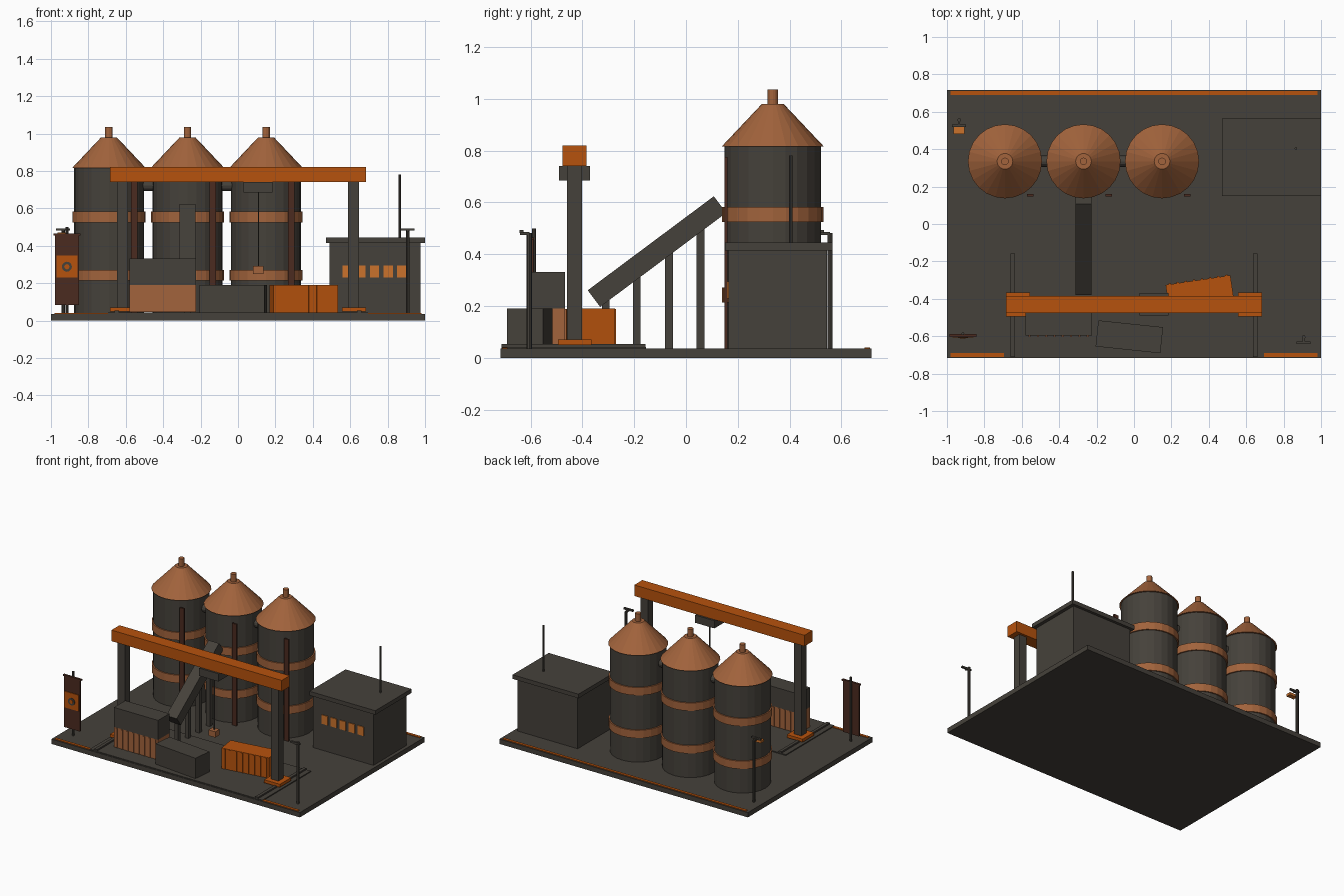
import bpy, bmesh, math
from mathutils import Matrix

if "Cube" in bpy.data.objects:
    bpy.data.objects.remove(bpy.data.objects["Cube"])


def mat(name, rgb):
    m = bpy.data.materials.new(name)
    m.diffuse_color = (*rgb, 1)
    m.use_nodes = True
    m.node_tree.nodes["Principled BSDF"].inputs["Base Color"].default_value = m.diffuse_color
    return m


DARK = mat("dark_grey", (0.060, 0.053, 0.043))
ORANGE = mat("orange", (0.47, 0.085, 0.004))
COPPER = mat("copper", (0.36, 0.125, 0.045))
GLOW = mat("bright_orange", (0.60, 0.17, 0.025))
BROWN = mat("dark_brown", (0.070, 0.024, 0.014))


def finish(name, bm, m, matrix=None):
    me = bpy.data.meshes.new(name)
    bm.to_mesh(me)
    bm.free()
    me.materials.append(m)
    o = bpy.data.objects.new(name, me)
    bpy.context.collection.objects.link(o)
    if matrix:
        o.matrix_world = matrix
    return o


def box(name, m, x, y, z, matrix=None):
    """Box from (min, max) pairs."""
    bm = bmesh.new()
    bmesh.ops.create_cube(bm, size=1)
    for v in bm.verts:
        v.co = [(a + b) / 2 + c * (b - a) for c, (a, b) in zip(v.co, (x, y, z))]
    return finish(name, bm, m, matrix)


def cbox(name, m, c, s, matrix=None):
    """Box from centre and size."""
    return box(name, m, *[(p - q / 2, p + q / 2) for p, q in zip(c, s)], matrix)


def tube(name, m, x, y, z0, z1, r0, r1=None, seg=24, matrix=None):
    bm = bmesh.new()
    bmesh.ops.create_cone(bm, cap_ends=True, segments=seg, radius1=r0,
                          radius2=r0 if r1 is None else r1, depth=z1 - z0)
    bmesh.ops.translate(bm, verts=bm.verts, vec=(x, y, (z0 + z1) / 2))
    return finish(name, bm, m, matrix)


# Ground slab, edge stripes, gantry pad
box("ground_slab", DARK, (-1, 1), (-0.717, 0.717), (0, 0.035))
box("back_stripe", ORANGE, (-0.98, 0.98), (0.69, 0.71), (0.034, 0.040))
for s in (-1, 1):
    x = sorted((0.69 * s, 0.98 * s))
    box("front_stripe", ORANGE, x, (-0.71, -0.69), (0.034, 0.040))
box("gantry_pad", DARK, (-0.695, 0.695), (-0.713, -0.155), (0.034, 0.042))

# Silos with roofs, bands, vents and ladders
SY = 0.335
SILOS = (-0.69, -0.27, 0.15)
for x in SILOS:
    tube("silo_body", DARK, x, SY, 0.035, 0.815, 0.187)
    tube("silo_roof", COPPER, x, SY, 0.815, 0.98, 0.198, 0.042)
    tube("silo_vent", COPPER, x, SY, 0.97, 1.035, 0.02, seg=12)
    for z in (0.214, 0.525):
        tube("silo_band", COPPER, x, SY, z, z + 0.057, 0.196)
    box("silo_ladder", BROWN, (x + 0.117, x + 0.153), (0.148, 0.160), (0.035, 0.775))

# Pipes linking the silos
for x in SILOS[:2]:
    tube("link_pipe", DARK, 0, 0, -0.05, 0.05, 0.03, seg=12,
         matrix=Matrix.Translation((x + 0.21, SY, 0.722)) @ Matrix.Rotation(math.pi / 2, 4, 'Y'))

# Control building
box("building", DARK, (0.49, 0.975), (0.165, 0.545), (0.035, 0.415))
box("building_roof", DARK, (0.47, 1.0), (0.15, 0.565), (0.415, 0.445))
tube("roof_antenna", DARK, 0.865, 0.404, 0.44, 0.78, 0.007, seg=8)
for i in range(5):
    cbox("window", GLOW, (0.585 + 0.0725 * i, 0.163, 0.262), (0.05, 0.008, 0.065))

# Gantry crane
GY = -0.43
box("gantry_beam", ORANGE, (-0.685, 0.685), (GY - 0.046, GY + 0.046), (0.74, 0.82))
for s in (-1, 1):
    cbox("gantry_leg", DARK, (0.617 * s, GY, 0.40), (0.06, 0.058, 0.69))
    cbox("gantry_foot", ORANGE, (0.62 * s, GY, 0.060), (0.127, 0.13, 0.022))
    cbox("gantry_rail", DARK, (0.648 * s, -0.434, 0.044), (0.022, 0.555, 0.018))
cbox("trolley", DARK, (0.108, GY, 0.712), (0.155, 0.12, 0.056))
tube("hoist_cable", DARK, 0.11, GY, 0.28, 0.69, 0.004, seg=6)
cbox("hoist_hook", COPPER, (0.108, GY, 0.27), (0.055, 0.05, 0.042))


# Shipping containers with ribbed sides
def container(m, x, y, z, length, width, height, angle, ribs):
    mw = Matrix.Translation((x, y, z)) @ Matrix.Rotation(math.radians(angle), 4, 'Z')
    cbox("container", m, (0, 0, height / 2), (length, width, height), mw)
    for i in range(ribs):
        rx = length * ((i + 0.5) / ribs - 0.5)
        for s in (-1, 1):
            cbox("container_rib", m, (rx, s * width / 2, height / 2),
                 (0.012, 0.012, height * 0.97), mw)


container(COPPER, -0.403, -0.532, 0.045, 0.355, 0.13, 0.145, 0, 8)
container(DARK, -0.403, -0.532, 0.19, 0.355, 0.13, 0.142, 0, 0)
container(DARK, -0.025, -0.603, 0.042, 0.348, 0.14, 0.148, -6, 0)
container(ORANGE, 0.352, -0.367, 0.042, 0.35, 0.135, 0.148, 8.5, 8)

# Inclined conveyor on posts
tilt = math.radians(36.7)
CY, CZ = -0.112, 0.41
cbox("conveyor", DARK, (0, 0, 0), (0.085, 0.607, 0.08),
     Matrix.Translation((-0.27, CY, CZ)) @ Matrix.Rotation(tilt, 4, 'X'))
for y in (-0.31, -0.19, -0.066, 0.056):
    top = CZ + (y - CY) * math.tan(tilt) - 0.03
    box("conveyor_post", DARK, (-0.285, -0.255), (y - 0.015, y + 0.015), (0.035, top))

# Banner sign
BX, BY = -0.915, -0.595
tube("banner_pole", DARK, BX, BY + 0.008, 0.035, 0.50, 0.008, seg=8)
cbox("banner", BROWN, (BX, BY, 0.272), (0.128, 0.012, 0.375))
cbox("banner_top_bar", BROWN, (BX, BY, 0.46), (0.145, 0.016, 0.010))
cbox("banner_panel", ORANGE, (BX, BY - 0.007, 0.29), (0.112, 0.008, 0.118))
face = Matrix.Translation((BX, BY - 0.012, 0.288)) @ Matrix.Rotation(math.pi / 2, 4, 'X')
tube("emblem_ring", DARK, 0, 0, -0.003, 0.003, 0.027, seg=12, matrix=face)
tube("emblem_centre", ORANGE, 0, 0, -0.003, 0.005, 0.014, seg=12, matrix=face)

# Lamp posts
for x, y in ((0.907, -0.605), (-0.935, 0.556)):
    tube("lamp_post", DARK, x, y, 0.035, 0.482, 0.010, seg=8)
    box("lamp_arm", DARK, (x - 0.006, x + 0.006), (y - 0.035, y), (0.474, 0.486))
    cbox("lamp_head", DARK, (x, y - 0.03, 0.487), (0.075, 0.014, 0.012))
cbox("lamp_box", GLOW, (-0.935, 0.50, 0.462), (0.06, 0.035, 0.018))
